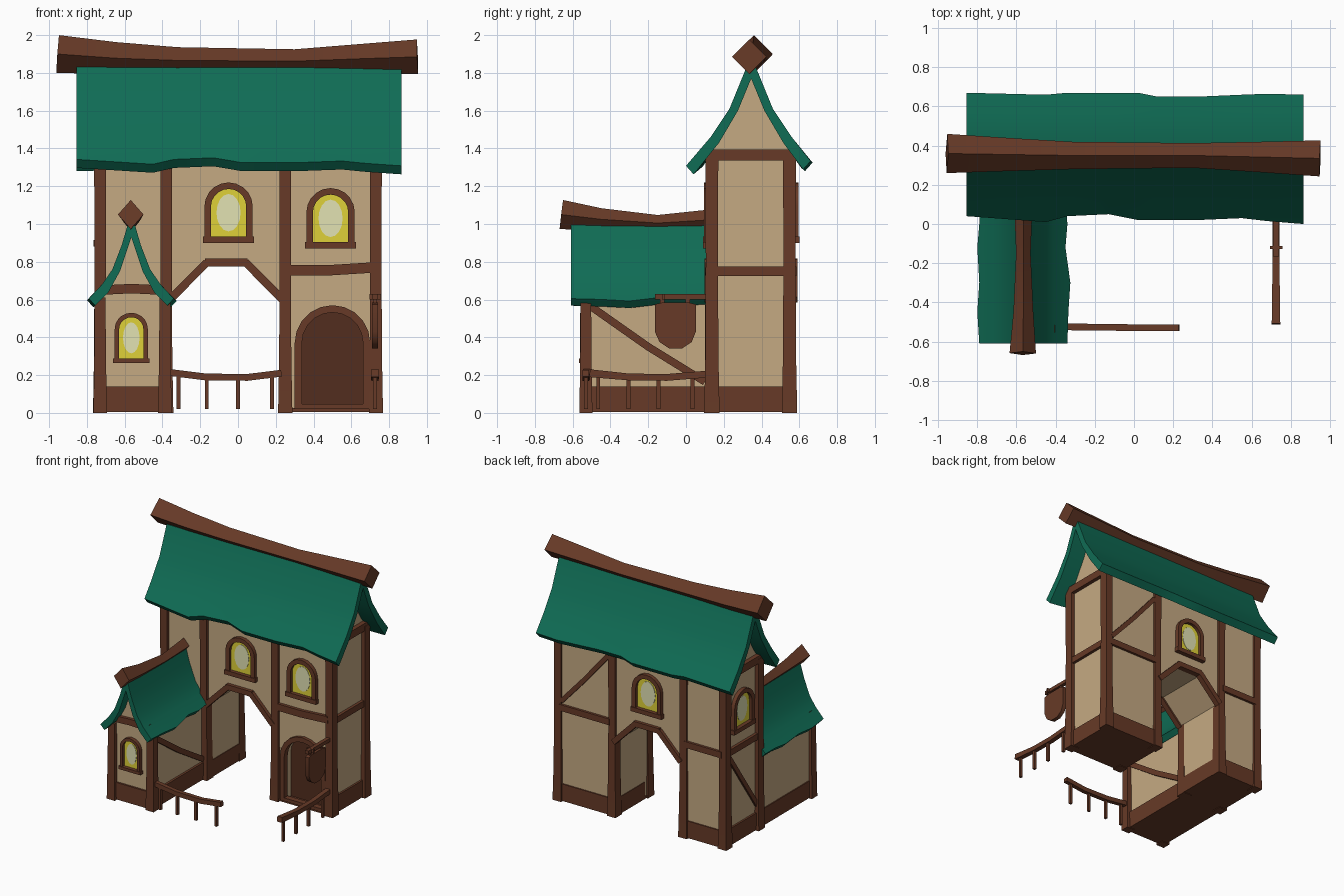
import bpy, bmesh, math
from mathutils import Vector, Matrix

if "Cube" in bpy.data.objects:
    bpy.data.objects.remove(bpy.data.objects["Cube"])


def material(name, r, g, b):
    m = bpy.data.materials.new(name)
    m.diffuse_color = (r, g, b, 1)
    m.use_nodes = True
    m.node_tree.nodes["Principled BSDF"].inputs["Base Color"].default_value = m.diffuse_color
    return m


WOOD = material("brown wood", 0.135, 0.042, 0.020)
DOOR = material("dark wood", 0.085, 0.026, 0.013)
WALL = material("tan plaster", 0.56, 0.40, 0.225)
ROOF = material("green roof", 0.005, 0.150, 0.090)
GLASS = material("yellow glass", 0.74, 0.64, 0.04)
GLOW = material("pale glow", 0.76, 0.76, 0.45)


def loft(name, rings, mat, closed=False, M=None):
    bm = bmesh.new()
    vs = [[bm.verts.new(p) for p in r] for r in rings]
    n = len(vs[0])
    pairs = list(zip(vs, vs[1:])) + ([(vs[-1], vs[0])] if closed else [])
    for a, b in pairs:
        for i in range(n):
            j = (i + 1) % n
            bm.faces.new((a[i], a[j], b[j], b[i]))
    if not closed:
        bm.faces.new(vs[0])
        bm.faces.new(vs[-1])
    if M:
        bm.transform(M)
    bmesh.ops.recalc_face_normals(bm, faces=bm.faces)
    me = bpy.data.meshes.new(name)
    bm.to_mesh(me)
    bm.free()
    me.materials.append(mat)
    me.shade_smooth()
    me.set_sharp_from_angle(angle=math.radians(35))
    ob = bpy.data.objects.new(name, me)
    bpy.context.collection.objects.link(ob)
    return ob


def prism(name, pts, axis, a, b, mat, M=None):
    put = {'x': lambda u, v, t: (t, u, v), 'y': lambda u, v, t: (u, t, v),
           'z': lambda u, v, t: (u, v, t)}[axis]
    return loft(name, [[put(u, v, t) for u, v in pts] for t in (a, b)], mat, M=M)


def box(name, x0, x1, y0, y1, z0, z1, mat, M=None):
    return prism(name, [(x0, y0), (x1, y0), (x1, y1), (x0, y1)], 'z', z0, z1, mat, M)


def beam(name, pts, w, h, mat=WOOD, diamond=False):
    """Sweep a rectangle or diamond along points (x, y, z, optional scale)."""
    P = [Vector(p[:3]) for p in pts]
    sec = [(-.5, 0), (0, -.5), (.5, 0), (0, .5)] if diamond else [(-.5, -.5), (.5, -.5), (.5, .5), (-.5, .5)]
    rings = []
    for i, p in enumerate(P):
        t = (P[min(i + 1, len(P) - 1)] - P[max(i - 1, 0)]).normalized()
        side = t.cross(Vector((0, 0, 1)) if abs(t.z) < .9 else Vector((0, 1, 0))).normalized()
        up = side.cross(t)
        s = pts[i][3] if len(pts[i]) > 3 else 1
        rings.append([p + side * u * w * s + up * v * h * s for u, v in sec])
    return loft(name, rings, mat)


def arch(hw, z0, z1, n=10):
    r = [(hw, z0)]
    for i in range(n + 1):
        a = math.pi * i / n
        r.append((hw * math.cos(a), z1 - hw + hw * math.sin(a)))
    return r + [(-hw, z0)]


def arch_frame(name, hw, h, t, depth, M):
    o, i = arch(hw, 0, h), arch(hw - t, t * .7, h - t)
    rings = [[(x, y, z) for x, z in ring] for ring, y in
             ((o, .02), (o, -depth), (i, -depth), (i, .02))]
    loft(name, rings, WOOD, closed=True, M=M)


def window(name, x, y, z, turn=0, hw=.128, h=.32):
    M = Matrix.Translation((x, y, z)) @ Matrix.Rotation(math.radians(turn), 4, 'Z')
    t = hw * .27
    arch_frame(name + "_frame", hw, h, t, .03, M)
    box(name + "_sill", -hw - .008, hw + .008, -.036, .01, 0, t, WOOD, M)
    prism(name + "_glass", arch(hw - t * .9, t * .6, h - t * .9), 'y', -.006, .002, GLASS, M)
    gw, gh = hw * .5, h * .31
    prism(name + "_glow", [(gw * math.cos(k * math.pi / 8), h * .5 + gh * math.sin(k * math.pi / 8))
                           for k in range(16)], 'y', -.009, -.004, GLOW, M)


def roof(name, stations, outer, inner, put):
    """Curved two-sided roof shell; stations are (position, left eave drop, right eave drop)."""
    rings = []
    for t, jl, jr in stations:
        def half(prof, sgn, j):
            return [(sgn * (d + (j if k == 0 else 0)), z - (.85 * j if k == 0 else 0))
                    for k, (d, z) in enumerate(prof)]
        ring = (half(outer, -1, jl) + half(outer, 1, jr)[::-1]
                + half(inner, 1, jr) + half(inner, -1, jl)[::-1][1:])
        rings.append([put(d, z, t) for d, z in ring])
    loft(name, rings, ROOF)


# main house walls, with passage arch and door recess
passage = [(.225, .02), (.225, .6), (.045, .78), (-.17, .78), (-.35, .6), (-.35, .02)]
shell = [(-.73, .02), (-.73, 1.37), (.73, 1.37), (.73, .02)]
door_cut = [(.5 + x, z) for x, z in arch(.17, .02, .54)]
prism("house_front_wall", shell + door_cut + passage, 'y', .125, .21, WALL)
prism("house_wall", shell + passage, 'y', .21, .565, WALL)
CY = .345
gable = [(.22, 1.34), (.22, 1.37), (.165, 1.45), (.07, 1.62), (0, 1.79)]
prism("house_gable", [(CY + d, z) for d, z in gable] + [(CY - d, z) for d, z in gable[-2::-1]],
      'x', -.725, .725, WALL)

# plinths
box("left_plinth", -.745, -.345, .115, .575, .005, .14, WOOD)
box("right_plinth", .22, .745, .205, .575, .005, .14, WOOD)
box("door_step", .22, .745, .11, .21, .005, .025, WOOD)
box("right_side_plinth", .69, .745, .118, .21, .01, .14, WOOD)
box("wing_plinth", -.745, -.375, -.545, .12, .005, .14, WOOD)

# upright posts of the house and wing
for x in (-.73, -.38, .25, .73):
    for y in (.137, .548):
        beam("house_post", [(x, y, 0, 1.2), (x, y, .3, 1.02), (x, y, .8, .95), (x, y, 1.37, 1)], .063, .068)
for x in (-.73, -.387):
    beam("wing_post", [(x, -.53, 0, 1.15), (x, -.53, .3, 1), (x, -.53, .61, .92)], .062, .06)

# horizontal beams
beam("front_mid_beam", [(.27, .12, .755), (.48, .12, .755), (.72, .12, .77)], .04, .055)
for a, b in ((.27, .72), (-.72, -.39)):
    beam("back_mid_beam", [(a, .567, .75), (b, .567, .75)], .035, .05)
for s in (-1, 1):
    beam("side_mid_beam", [(s * .733, .15, .75), (s * .733, .54, .75)], .04, .05)
    beam("gable_beam", [(s * .735, .095, 1.365), (s * .735, .59, 1.365)], .05, .06)

# passage arch timbers, front and back
for y in (.12, .567):
    for a, b in (((-.36, .60), (-.165, .797)), ((-.175, .797), (.05, .797)), ((.04, .797), (.235, .60))):
        beam("arch_timber", [(a[0], y, a[1]), (b[0], y, b[1])], .045, .042)

# diagonal braces
beam("back_brace", [(.70, .566, .80), (.50, .566, 1.02), (.28, .566, 1.28)], .03, .035)
beam("left_brace", [(-.732, .52, .72), (-.732, .16, .2)], .03, .035)
beam("wing_brace", [(-.386, -.52, .575), (-.386, -.2, .35), (-.386, .1, .165)], .03, .04)

# main roof and ridge beam
roof("main_roof",
     [(-.855, -.02, .0), (-.45, .01, -.01), (-.34, -.02, .0), (-.13, -.03, .0), (.02, .0, .0),
      (.12, .0, -.02), (.32, .0, -.02), (.55, -.01, -.01), (.68, .005, -.005), (.865, .02, -.01)],
     [(.325, 1.325), (.215, 1.46), (.115, 1.61), (.025, 1.83)],
     [(.285, 1.28), (.17, 1.43), (.07, 1.60), (0, 1.77)],
     lambda d, z, t: (t, CY + d, z))
beam("main_ridge_beam", [(-.955, .36, 1.90, 1), (-.65, .355, 1.878, .85), (-.32, .35, 1.866, .70),
                         (.3, .35, 1.862, .63), (.65, .342, 1.875, .78), (.95, .335, 1.885, .92)],
     .2, .2, diamond=True)

# side wing walls, roof and ridge
WX = -.565
wing = [(.172, .02), (.172, .585), (.115, .66), (.06, .77), (0, .94)]
prism("wing_wall", [(WX + d, z) for d, z in wing] + [(WX - d, z) for d, z in wing[-2::-1]],
      'y', -.53, .13, WALL)
beam("wing_front_beam", [(WX - .16, -.535, .65), (WX, -.535, .658), (WX + .16, -.535, .65)], .04, .05)
roof("wing_roof", [(-.61, 0, 0), (-.45, .01, .005), (-.3, 0, .015), (-.12, .01, -.01), (0, 0, .0), (.125, 0, -.01)],
     [(.225, .605), (.155, .68), (.10, .76), (.05, .89), (.018, 1.0)],
     [(.19, .568), (.12, .64), (.06, .75), (0, .93)],
     lambda d, z, t: (WX + d, t, z))
beam("wing_ridge_beam", [(WX - .003, -.66, 1.05, 1), (WX, -.45, 1.025, .75), (WX, -.15, 1.005, .55),
                         (WX, .125, 1.022, .7)], .135, .155, diamond=True)

# windows
window("front_middle_window", -.05, .125, .90)
window("front_right_window", .49, .125, .87)
window("back_window", -.065, .565, .90, 180)
window("left_window", -.73, .345, .88, -90)
window("wing_window", WX, -.53, .265, 0, .088, .265)

# door
DM = Matrix.Translation((.5, .125, .02))
arch_frame("door_frame", .2, .55, .038, .025, DM)
prism("door_panel", [(.5 + x, z) for x, z in arch(.18, .02, .55)], 'y', .195, .204, DOOR)

# fences
beam("front_fence_rail", [(-.37, -.525, .215), (-.17, -.527, .19), (.05, -.53, .188), (.23, -.53, .21)], .034, .036)
for x in (-.315, -.165, 0, .18):
    box("front_fence_post", x - .01, x + .01, -.54, -.52, .02, .19, WOOD)
beam("side_fence_rail", [(.725, -.51, .21, 1.15), (.725, -.3, .19), (.725, -.1, .188), (.725, .11, .205)], .038, .036)
for y in (-.465, -.305, -.145, .035):
    box("side_fence_post", .715, .735, y - .01, y + .01, .02, .19, WOOD)

# hanging sign
beam("sign_bar", [(.725, -.165, .615), (.725, .12, .615)], .03, .028)
for y in (-.125, .01):
    box("sign_hook", .717, .733, y - .012, y + .012, .565, .61, WOOD)
box("sign_bar_pin", .695, .757, -.127, -.113, .60, .63, WOOD)
prism("sign_board", [(-.165, .575), (-.12, .585), (.01, .585), (.052, .575), (.052, .43), (.03, .375),
                     (-.02, .342), (-.09, .342), (-.14, .375), (-.165, .43)], 'x', .71, .742, WOOD)
